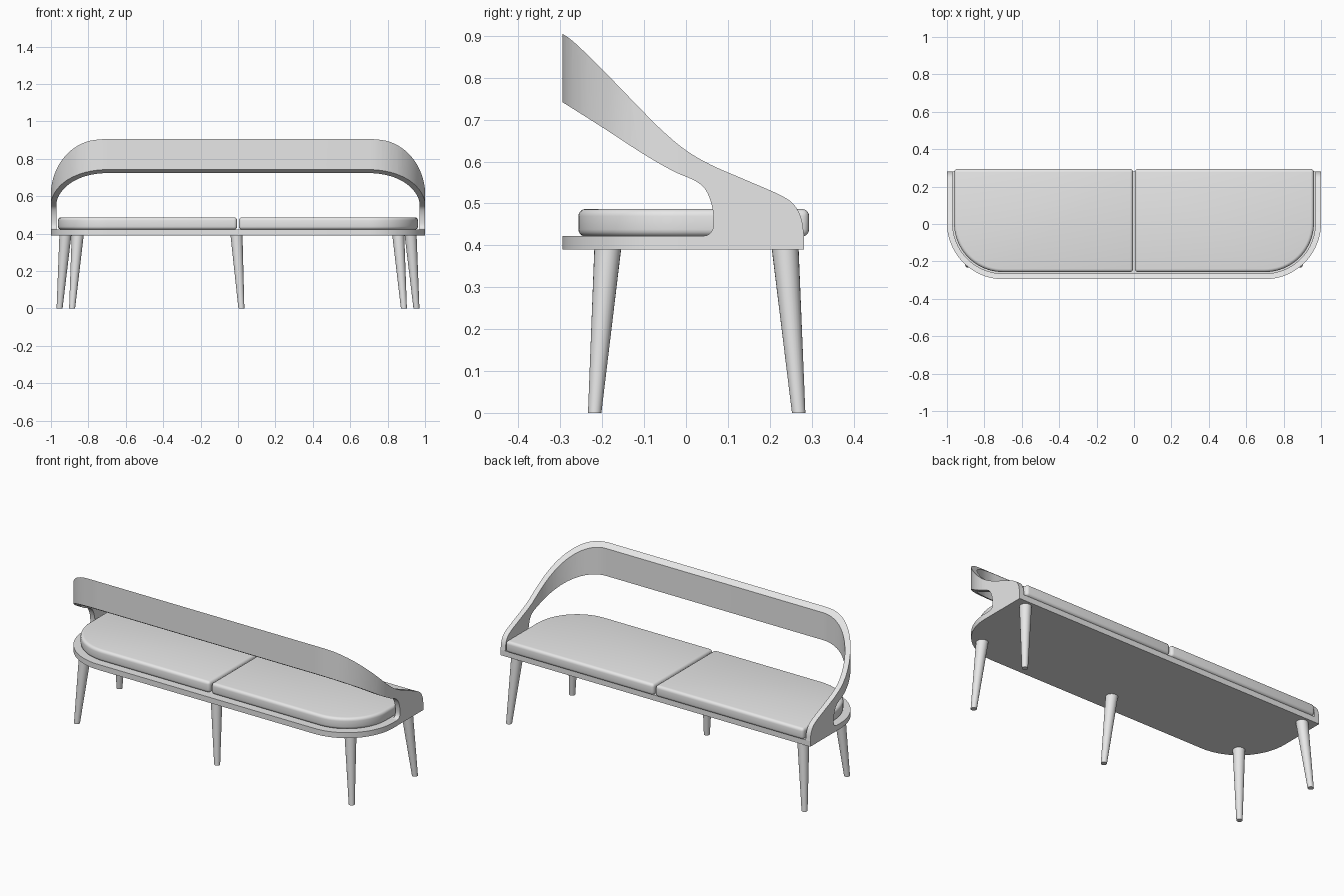
import bpy, bmesh, math
from mathutils import Vector

cube = bpy.data.objects.get("Cube")
if cube:
    bpy.data.objects.remove(cube, do_unlink=True)

grey = bpy.data.materials.new("plain_grey")
grey.use_nodes = True
grey.diffuse_color = (0.8, 0.8, 0.8, 1)
grey.node_tree.nodes["Principled BSDF"].inputs["Base Color"].default_value = (0.8, 0.8, 0.8, 1)

CORNER_X, CORNER_Y = 0.7, 0.005   # centre of the rounded plan corner
RADIUS, WALL = 0.3, 0.03
PLATE_LOW, PLATE_TOP = 0.39, 0.422


def make_object(name, bm):
    bmesh.ops.recalc_face_normals(bm, faces=bm.faces)
    mesh = bpy.data.meshes.new(name)
    bm.to_mesh(mesh)
    bm.free()
    mesh.materials.append(grey)
    obj = bpy.data.objects.new(name, mesh)
    bpy.context.collection.objects.link(obj)
    return obj


def activate(obj):
    bpy.ops.object.select_all(action='DESELECT')
    obj.select_set(True)
    bpy.context.view_layer.objects.active = obj


def smooth(obj, degrees=35):
    activate(obj)
    bpy.ops.object.shade_smooth_by_angle(angle=math.radians(degrees))


def prism(name, points, move):
    """Extrude a closed outline of 3D points along a vector."""
    bm = bmesh.new()
    face = bm.faces.new([bm.verts.new(p) for p in points])
    result = bmesh.ops.extrude_face_region(bm, geom=[face])
    verts = [v for v in result["geom"] if isinstance(v, bmesh.types.BMVert)]
    bmesh.ops.translate(bm, verts=verts, vec=move)
    return make_object(name, bm)


def half_plan(radius, y_end, steps=20):
    """Right-angle rounded plan from the +x end round to the straight side."""
    pts = [(CORNER_X + radius, y_end)]
    for i in range(steps + 1):
        a = -math.pi / 2 * i / steps
        pts.append((CORNER_X + radius * math.cos(a), CORNER_Y + radius * math.sin(a)))
    return pts


def full_plan(radius, y_end):
    half = half_plan(radius, y_end)
    return half + [(-x, y) for x, y in reversed(half)]


def spline(points, steps=6):
    """Smooth curve through the given 2D points."""
    p = [Vector(q) for q in points]
    p = [2 * p[0] - p[1]] + p + [2 * p[-1] - p[-2]]
    out = []
    for a, b, c, d in zip(p, p[1:], p[2:], p[3:]):
        for i in range(steps):
            t = i / steps
            out.append(0.5 * (2 * b + (c - a) * t + (2 * a - 5 * b + 4 * c - d) * t ** 2
                              + (3 * b - a - 3 * c + d) * t ** 3))
    return out + [p[-2]]


# Seat plate
plate = prism("seat_plate", [(x, y, PLATE_LOW) for x, y in full_plan(RADIUS, 0.282)],
              (0, 0, PLATE_TOP - PLATE_LOW))
smooth(plate)

# Curved backrest and arms: a U-shaped wall trimmed by the side profile
ring = full_plan(RADIUS, 0.35) + full_plan(RADIUS - WALL, 0.35)[::-1]
backrest = prism("backrest_and_arms", [(x, y, 0.3) for x, y in ring], (0, 0, 0.8))
top_edge = spline([(-0.32, 0.918), (-0.295, 0.905), (-0.265, 0.883), (-0.2, 0.82), (-0.1, 0.717),
                   (-0.05, 0.668), (0, 0.627), (0.06, 0.592), (0.15, 0.553), (0.225, 0.52),
                   (0.257, 0.498), (0.275, 0.465), (0.282, PLATE_TOP)])
low_edge = spline([(0.04, PLATE_TOP), (0.054, 0.426), (0.064, 0.44), (0.066, 0.465), (0.06, 0.502),
                   (0.045, 0.535), (0.02, 0.555), (-0.03, 0.577), (-0.1, 0.617), (-0.2, 0.682),
                   (-0.295, 0.742), (-0.32, 0.758)])
trim = prism("trim_helper", [(-1.2, y, z) for y, z in top_edge + low_edge], (2.4, 0, 0))
trim.hide_render = True
mod = backrest.modifiers.new("trim", 'BOOLEAN')
mod.operation, mod.solver, mod.object = 'INTERSECT', 'EXACT', trim
activate(backrest)
bpy.ops.object.modifier_apply(modifier="trim")
bpy.data.objects.remove(trim, do_unlink=True)
smooth(backrest)

# Two seat cushions
for side, label in ((1, "left"), (-1, "right")):
    outline = half_plan(0.262, 0.294)
    outline += [(0.005, outline[-1][1]), (0.005, 0.294)]
    cushion = prism(label + "_cushion", [(side * x, y, 0.421) for x, y in outline], (0, 0, 0.066))
    bevel = cushion.modifiers.new("soft_edges", 'BEVEL')
    bevel.width, bevel.segments = 0.017, 4
    bevel.limit_method, bevel.angle_limit = 'ANGLE', math.radians(30)
    activate(cushion)
    bpy.ops.object.modifier_apply(modifier="soft_edges")
    smooth(cushion, 40)


# Tapered, splayed legs
def leg(name, top, foot):
    bm = bmesh.new()
    bmesh.ops.create_cone(bm, cap_ends=True, segments=24, radius1=0.016, radius2=0.032,
                          depth=PLATE_LOW)
    for v in bm.verts:
        centre = foot if v.co.z < 0 else top
        v.co += Vector((centre[0], centre[1], PLATE_LOW / 2))
    smooth(make_object(name, bm))


for side, label in ((1, "left"), (-1, "right")):
    leg("front_" + label + "_leg", (side * 0.857, -0.187), (side * 0.887, -0.218))
    leg("rear_" + label + "_leg", (side * 0.923, 0.237), (side * 0.954, 0.269))
leg("front_middle_leg", (-0.008, -0.187), (0.018, -0.218))
